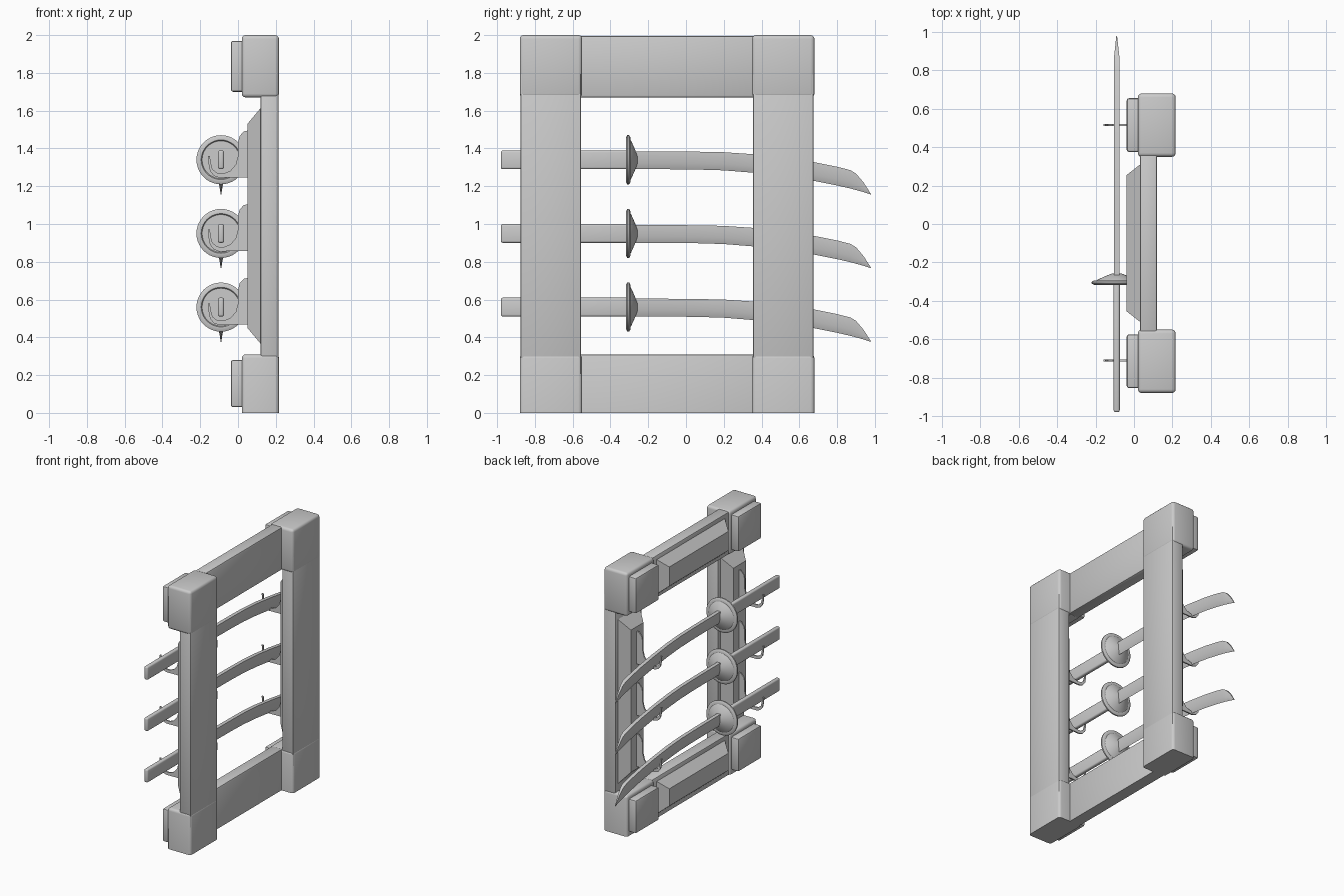
import bpy, bmesh, math
from mathutils import Vector

if "Cube" in bpy.data.objects:
    bpy.data.objects.remove(bpy.data.objects["Cube"])


def finish(name, bm, smooth=True):
    bmesh.ops.recalc_face_normals(bm, faces=bm.faces)
    me = bpy.data.meshes.new(name)
    bm.to_mesh(me)
    bm.free()
    ob = bpy.data.objects.new(name, me)
    bpy.context.collection.objects.link(ob)
    if smooth:
        bpy.ops.object.select_all(action='DESELECT')
        ob.select_set(True)
        bpy.context.view_layer.objects.active = ob
        bpy.ops.object.shade_smooth_by_angle(angle=math.radians(35))
    return ob


def box(name, x, y, z, bevel=0.0, segs=3):
    """Box from ranges; edges lying on the ground stay sharp."""
    bm = bmesh.new()
    bmesh.ops.create_cube(bm, size=1)
    for v in bm.verts:
        v.co = Vector([a[0] + (c + .5) * (a[1] - a[0]) for c, a in zip(v.co, (x, y, z))])
    if bevel:
        edges = [e for e in bm.edges if max(v.co.z for v in e.verts) > 1e-4]
        bmesh.ops.bevel(bm, geom=edges, offset=bevel, segments=segs,
                        profile=0.5, affect='EDGES')
    return finish(name, bm)


def raised_panel(name, x_base, x_top, y, z, inset_y, inset_z):
    """Chamfered panel standing off towards -x."""
    bm = bmesh.new()
    loops = []
    for px, iy, iz in ((x_base, 0, 0), (x_top, inset_y, inset_z)):
        y0, y1, z0, z1 = y[0] + iy, y[1] - iy, z[0] + iz, z[1] - iz
        loops.append([bm.verts.new((px, a, b)) for a, b in
                      ((y0, z0), (y1, z0), (y1, z1), (y0, z1))])
    for loop in loops:
        bm.faces.new(loop)
    for i in range(4):
        j = (i + 1) % 4
        bm.faces.new((loops[0][i], loops[0][j], loops[1][j], loops[1][i]))
    return finish(name, bm, False)


def lerp_curve(points, y):
    for (a, za), (b, zb) in zip(points, points[1:]):
        if y <= b:
            return za + (zb - za) * (y - a) / (b - a)
    return points[-1][1]


# Spine and cutting edge of a blade: (y, height relative to sword centre)
SPINE = [(-.3, .045), (0, .044), (.2, .04), (.35, .03), (.52, .01), (.68, -.013),
         (.8, -.037), (.87, -.055), (.9, -.073), (.94, -.12), (.98, -.182)]
EDGE = [(-.3, -.05), (0, -.05), (.2, -.056), (.35, -.068), (.52, -.088), (.68, -.112),
        (.8, -.136), (.87, -.152), (.94, -.171), (.98, -.184)]
SX = -0.09


def blade(zc):
    bm = bmesh.new()
    rings = []
    stations = [-.3, -.1, .05, .2, .28, .35, .43, .52, .6, .68, .74, .8, .87, .9, .94, .98]
    for y in stations:
        t, b = zc + lerp_curve(SPINE, y), zc + lerp_curve(EDGE, y)
        m = b + (t - b) * .35
        w = .014 if y < .87 else .014 - .11 * (y - .87)
        rings.append([bm.verts.new((SX + dx, y, z)) for dx, z in
                      ((-w, t), (w, t), (w, m), (0, b), (-w, m))])
    for a, b in zip(rings, rings[1:]):
        for i in range(5):
            j = (i + 1) % 5
            bm.faces.new((a[i], a[j], b[j], b[i]))
    bm.faces.new(rings[0])
    bm.faces.new(rings[-1])
    finish("blade", bm)


def guard(zc):
    # Turned profile: (radius, y)
    prof = [(0, -.31), (.10, -.31), (.105, -.317), (.118, -.317), (.13, -.311), (.13, -.301),
            (.118, -.294), (.105, -.294), (.1, -.29), (.06, -.272), (.025, -.258), (0, -.256)]
    bm = bmesh.new()
    vs = [bm.verts.new((SX + r, y, zc)) for r, y in prof]
    es = [bm.edges.new(p) for p in zip(vs, vs[1:])]
    bmesh.ops.spin(bm, geom=vs + es, cent=(SX, 0, zc), axis=(0, 1, 0),
                   angle=math.tau, steps=40)
    bmesh.ops.remove_doubles(bm, verts=bm.verts, dist=1e-5)
    finish("guard", bm)


def hook(yc, zc):
    # Side outline of the thin hook plate: (x, height relative to sword centre)
    prof = [(.055, .155), (.03, .15), (.008, .125), (0, .09), (0, .02), (-.012, -.025),
            (-.04, -.058), (-.075, -.072), (-.11, -.07), (-.135, -.05), (-.146, -.01),
            (-.148, .02), (-.158, .02), (-.156, -.02), (-.148, -.06), (-.128, -.085),
            (-.1, -.095), (0, -.093), (.055, -.093)]
    bm = bmesh.new()
    f = bm.faces.new([bm.verts.new((x, yc - .005, zc + z)) for x, z in prof])
    ret = bmesh.ops.extrude_face_region(bm, geom=[f])
    for v in ret["geom"]:
        if isinstance(v, bmesh.types.BMVert):
            v.co.y += .01
    finish("hook", bm)


# Uprights with corner blocks, pads and raised panels
for y0, y1 in ((-.88, -.55), (.35, .68)):
    box("post", (.12, .215), (y0 + .005, y1 - .005), (.2, 1.8), .008, 2)
    raised_panel("post_panel", .125, .05, (y0 + .03, y1 - .03), (.36, 1.62), .06, .09)
    for z0, z1 in ((0, .31), (1.67, 2)):
        box("corner_block", (.02, .217), (y0, y1), (z0, z1), .02)
        box("corner_pad", (-.038, .04), (y0 + .025, y1 - .025), (z0 + .03, z1 - .03), .012, 2)

# Top and bottom rails with raised panels
for z0, z1 in ((0, .31), (1.67, 1.995)):
    box("rail", (.03, .12), (-.57, .37), (z0, z1), .012, 2)
    raised_panel("rail_panel", .032, -.038, (-.51, .31), (z0 + .03, z1 - .03), .055, .06)

# Three swords resting on pairs of hooks
for zc in (.56, .95, 1.34):
    box("handle", (SX - .016, SX + .016), (-.98, -.3), (zc - .05, zc + .05), .011, 3)
    blade(zc)
    guard(zc)
    for yc in (-.71, .515):
        hook(yc, zc)
